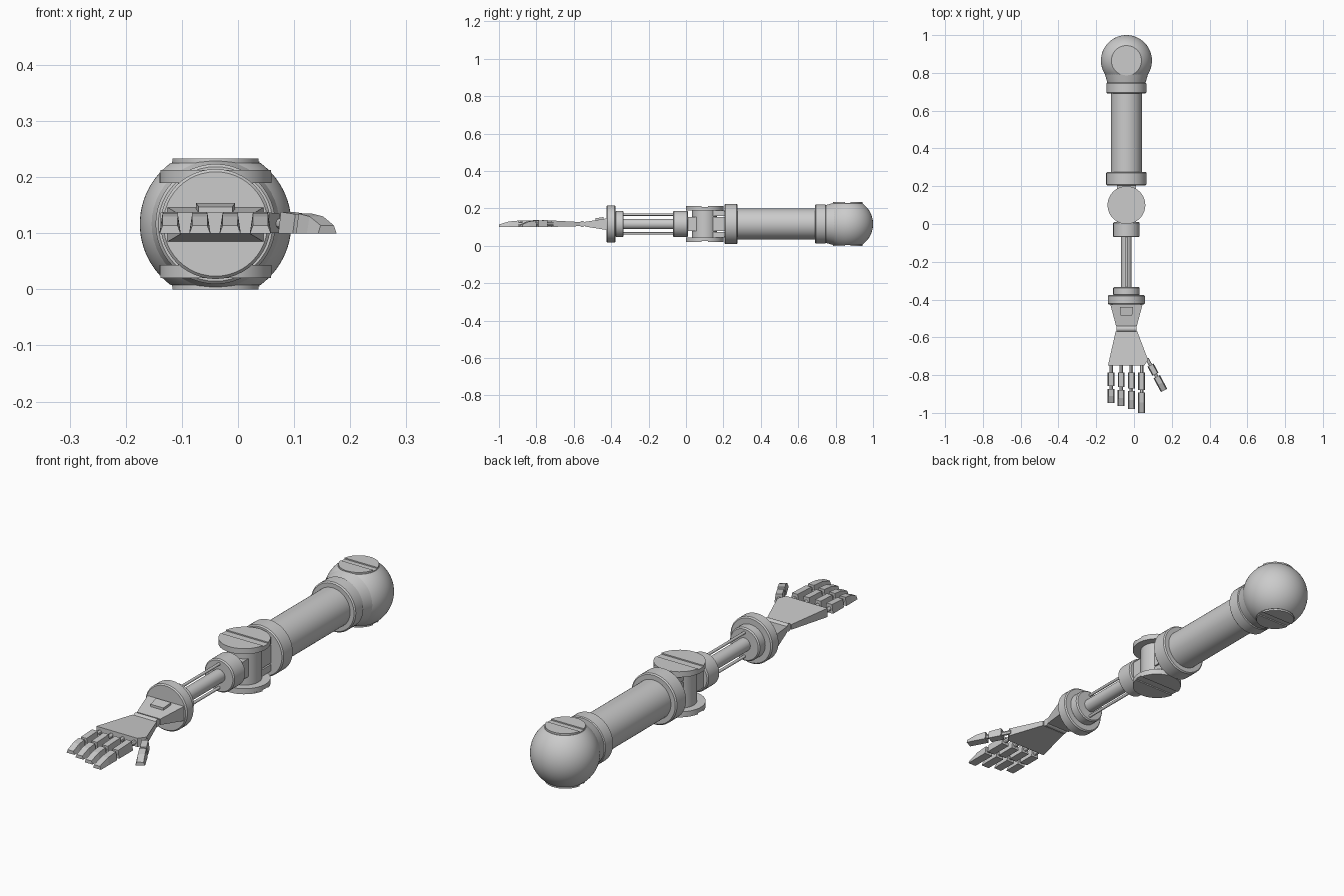
import bpy, math
from mathutils import Matrix, Vector

if "Cube" in bpy.data.objects:
    bpy.data.objects.remove(bpy.data.objects["Cube"])

AX, AZ = -0.04, 0.1165          # arm axis
N = 48


def finish(name, verts, faces, smooth=True, mat=None):
    me = bpy.data.meshes.new(name)
    if mat:
        verts = [mat @ Vector(v) for v in verts]
    me.from_pydata([tuple(v) for v in verts], [], faces)
    ob = bpy.data.objects.new(name, me)
    bpy.context.collection.objects.link(ob)
    bpy.ops.object.select_all(action='DESELECT')
    ob.select_set(True)
    bpy.context.view_layer.objects.active = ob
    bpy.ops.object.mode_set(mode='EDIT')
    bpy.ops.mesh.select_all(action='SELECT')
    bpy.ops.mesh.normals_make_consistent(inside=False)
    bpy.ops.object.mode_set(mode='OBJECT')
    if smooth:
        bpy.ops.object.shade_smooth_by_angle(angle=math.radians(30))
    return ob


def loft(name, sections, smooth=False, mat=None):
    """Skin a list of equal-length loops and cap both ends."""
    n = len(sections[0])
    verts = [v for s in sections for v in s]
    faces = [list(range(n)), list(range(len(verts) - n, len(verts)))]
    for k in range(len(sections) - 1):
        for i in range(n):
            j = (i + 1) % n
            faces.append([k * n + i, k * n + j, (k + 1) * n + j, (k + 1) * n + i])
    return finish(name, verts, faces, smooth, mat)


def lathe(name, profile, origin, axis='Y', n=N, mat=None):
    """Revolve (position along axis, radius) pairs about an axis through origin."""
    rings = []
    for t, r in profile:
        ring = []
        for i in range(n):
            a = 2 * math.pi * i / n
            c, s = r * math.cos(a), r * math.sin(a)
            p = {'X': (t, c, s), 'Y': (c, t, s), 'Z': (c, s, t)}[axis]
            ring.append(Vector(origin) + Vector(p))
        rings.append(ring)
    return loft(name, rings, True, mat)


def ring(name, y0, y1, r, c=0.005):
    """Collar round the arm axis with chamfered rims."""
    return lathe(name, [(y0, r - c), (y0 + c, r), (y1 - c, r), (y1, r - c)], (AX, 0, AZ))


def prism(name, outline, mat=None):
    """Solid from (x, y, z_bottom, z_top) corners."""
    return loft(name, [[(x, y, b) for x, y, b, t in outline],
                       [(x, y, t) for x, y, b, t in outline]], False, mat)


def box(name, x0, x1, y0, y1, z0, z1):
    return prism(name, [(x, y, z0, z1) for x, y in ((x0, y0), (x1, y0), (x1, y1), (x0, y1))])


def slotted_disc(name, y, r, h_in, h_out, slot=0.017, depth=0.005):
    """Mirrored pair of discs, each with a screw-like slot across the face."""
    for side, sgn in (("top", 1), ("bottom", -1)):
        mid = h_out - depth
        lathe(f"{name}_{side}", [(sgn * h_in, r), (sgn * mid, r)], (AX, y, AZ), 'Z')
        a0 = math.asin(slot / r)
        for half, m in (("front", -1), ("back", 1)):
            arc = [a0 + (math.pi - 2 * a0) * i / 24 for i in range(25)]
            loft(f"{name}_{side}_{half}",
                 [[(AX + r * math.cos(a), y + m * r * math.sin(a), AZ + sgn * h) for a in arc]
                  for h in (mid, h_out)], True)


# Shoulder ball with flattened poles, and its caps
R = 0.135
lim = math.asin(0.109 / R)
ball = [(R * math.sin(a), R * math.cos(a)) for a in
        [-lim + 2 * lim * i / 24 for i in range(25)]]
lathe("shoulder_ball", ball, (AX, 0.865, AZ), 'Z', 64)
slotted_disc("shoulder_cap", 0.865, 0.078, 0.10, 0.1165, 0.014)

# Upper arm
lathe("shoulder_neck", [(0.74, 0.099), (0.80, 0.116)], (AX, 0, AZ))
ring("shoulder_collar", 0.69, 0.75, 0.105)
lathe("upper_arm_tube", [(0.26, 0.082), (0.70, 0.082)], (AX, 0, AZ))
ring("elbow_collar", 0.205, 0.275, 0.107)

# Elbow hinge
slotted_disc("elbow_disc", 0.10, 0.10, 0.073, 0.0965, 0.018)
lathe("elbow_pin", [(-0.08, 0.067), (0.08, 0.067)], (AX, 0.10, AZ), 'Z')
box("elbow_link", AX - 0.05, AX + 0.05, -0.01, 0.215, AZ - 0.038, AZ + 0.038)
for nm, z in (("upper", AZ + 0.058), ("lower", AZ - 0.058)):
    box(f"elbow_bracket_{nm}", AX - 0.05, AX + 0.05, 0.12, 0.215, z - 0.014, z + 0.014)

# Forearm rods
ring("forearm_collar", -0.07, 0.01, 0.07)
lathe("forearm_rod", [(-0.34, 0.028), (-0.06, 0.028)], (AX, 0, AZ))
for nm, dz in (("upper", 0.05), ("lower", -0.05)):
    lathe(f"forearm_cable_{nm}", [(-0.34, 0.006), (-0.06, 0.006)], (AX, 0, AZ + dz), n=16)

# Wrist
ring("wrist_collar", -0.378, -0.333, 0.07)
ring("wrist_flange", -0.426, -0.376, 0.098)
prism("wrist_wedge", [(AX - 0.087, -0.42, 0.084, 0.147), (AX + 0.087, -0.42, 0.084, 0.147),
                      (AX + 0.055, -0.54, 0.103, 0.128), (AX - 0.055, -0.54, 0.103, 0.128)])
prism("wrist_plate", [(AX - 0.035, -0.44, 0.13, 0.154), (AX + 0.035, -0.44, 0.13, 0.154),
                      (AX + 0.030, -0.485, 0.12, 0.147), (AX - 0.030, -0.485, 0.12, 0.147)])
lathe("wrist_hinge", [(-0.052, 0.016), (0.052, 0.016)], (AX, -0.555, AZ), 'X', 24)


# Palm, thickness varies linearly from wrist to knuckles
def palm_corner(x, y):
    k = (-0.568 - y) / 0.182
    return (x, y, 0.105 - 0.005 * k, 0.127 + 0.010 * k)


prism("palm", [palm_corner(*p) for p in
               ((-0.097, -0.568), (0.017, -0.568), (0.074, -0.718), (0.055, -0.75), (-0.138, -0.75))])


# Fingers: two tapered blocks joined by thin pins, pointing along local -y
def section(d, hw, z1):
    return [(-hw, -d, 0.1), (hw, -d, 0.1), (hw * 0.72, -d, z1), (-hw * 0.72, -d, z1)]


def finger(name, x, y, a0, a1, b0, b1, angle=0.0):
    m = Matrix.Translation((x, y, 0)) @ Matrix.Rotation(angle, 4, 'Z')
    lathe(name + "_pins", [(0.015, 0.009), (-b0 - 0.01, 0.009)], (0, 0, 0.117), n=12, mat=m)
    loft(name + "_base", [section(a0, 0.018, 0.138), section(a1, 0.018, 0.134)], mat=m)
    loft(name + "_tip", [section(b0, 0.019, 0.135), section((b0 + b1) / 2, 0.019, 0.130),
                         section(b1, 0.0185, 0.114)], mat=m)


for i, (x, length) in enumerate(((-0.121, 0.197), (-0.068, 0.213), (-0.014, 0.229), (0.040, 0.25))):
    finger(f"finger_{i + 1}", x, -0.75, 0.035, 0.035 + length * 0.37,
           0.05 + length * 0.37, length)
finger("thumb", 0.076, -0.725, 0.025, 0.08, 0.094, 0.177, math.radians(28))
